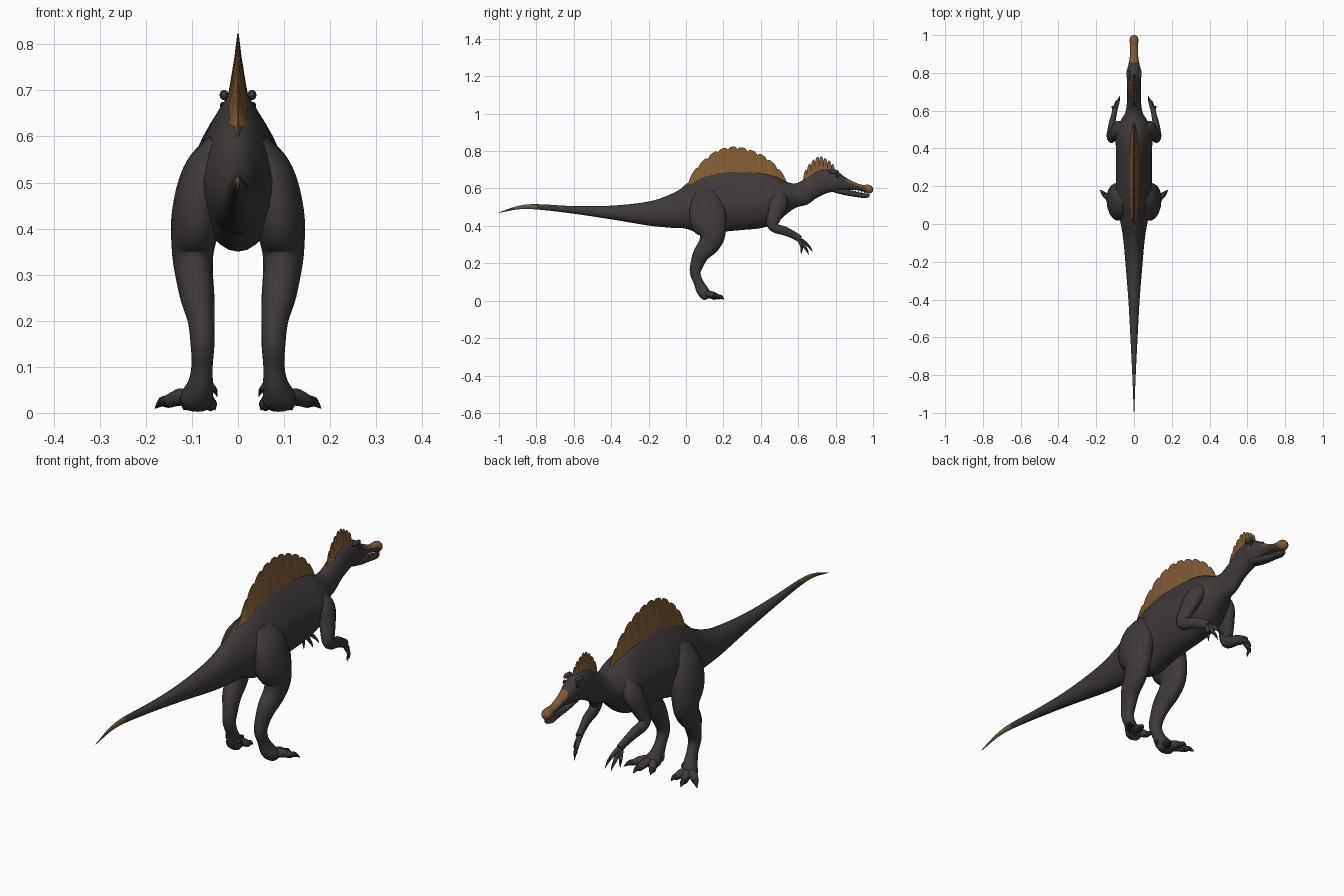
import bpy, bmesh, math
from mathutils import Vector

old = bpy.data.objects.get("Cube")
if old:
    bpy.data.objects.remove(old)


def material(name, rgb):
    m = bpy.data.materials.new(name)
    m.use_nodes = True
    m.diffuse_color = (*rgb, 1)
    bsdf = m.node_tree.nodes["Principled BSDF"]
    bsdf.inputs["Base Color"].default_value = (*rgb, 1)
    bsdf.inputs["Roughness"].default_value = 0.8
    return m


HIDE = material("dark hide", (0.05, 0.042, 0.042))
TAN = material("sail brown", (0.21, 0.105, 0.033))
OLIVE = material("tail olive", (0.14, 0.1, 0.045))
CLAW = material("claw black", (0.022, 0.019, 0.018))
IVORY = material("tooth ivory", (0.32, 0.27, 0.18))


def spline(points, steps):
    """Smooth curve through points of any dimension."""
    p = [Vector(q) for q in points]
    p = [2 * p[0] - p[1]] + p + [2 * p[-1] - p[-2]]
    out = []
    for a, b, c, d in zip(p, p[1:], p[2:], p[3:]):
        for i in range(steps):
            t = i / steps
            out.append(b + (c - a) * (t / 2) + (2 * a - 5 * b + 4 * c - d) * (t * t / 2)
                       + (3 * b - a - 3 * c + d) * (t ** 3 / 2))
    return out + [p[-2]]


def skin(name, rings, mats, rule=None, angle=50):
    """Join rings of points into one closed surface."""
    bm = bmesh.new()
    rows = [[bm.verts.new(p) for p in ring] for ring in rings]
    n = len(rows[0])
    for a, b in zip(rows, rows[1:]):
        for i in range(n):
            j = (i + 1) % n
            bm.faces.new((a[i], a[j], b[j], b[i]))
    bm.faces.new(rows[0])
    bm.faces.new(rows[-1])
    bmesh.ops.recalc_face_normals(bm, faces=bm.faces)
    bm.normal_update()
    for f in bm.faces:
        f.smooth = True
        if rule:
            f.material_index = rule(f.calc_center_median(), f.normal)
    mesh = bpy.data.meshes.new(name)
    bm.to_mesh(mesh)
    bm.free()
    for m in mats:
        mesh.materials.append(m)
    mesh.set_sharp_from_angle(angle=math.radians(angle))
    ob = bpy.data.objects.new(name, mesh)
    bpy.context.collection.objects.link(ob)
    return ob


def trunk(name, stations, mats, rule=None, ridge=0.0, sides=28, steps=5):
    """Upright sections given as (y, top, bottom, half width)."""
    rings = []
    for y, top, low, w in spline(stations, steps):
        peak = ridge * math.exp(-((y - 0.25) / 0.3) ** 2)
        ring = []
        for k in range(sides):
            t = math.tau * k / sides
            c = math.cos(t)
            ring.append((w * math.sin(t) * (1 - peak * max(c, 0)), y,
                         (top + low) / 2 + (top - low) / 2 * c))
        rings.append(ring)
    return skin(name, rings, mats, rule)


def limb(name, stations, mat, side=1, sides=14, steps=4):
    """Tube through (x, y, z, radius across, radius fore and aft)."""
    pts = spline(stations, steps)
    pos = [Vector((side * p[0], p[1], p[2])) for p in pts]
    rings = []
    for i, p in enumerate(pts):
        tan = (pos[min(i + 1, len(pos) - 1)] - pos[max(i - 1, 0)]).normalized()
        u = Vector((1, 0, 0))
        u = (u - tan * u.dot(tan)).normalized()
        v = tan.cross(u)
        rings.append([pos[i] + u * p[3] * math.cos(math.tau * k / sides)
                      + v * p[4] * math.sin(math.tau * k / sides) for k in range(sides)])
    return skin(name, rings, [mat])


def digit(name, base, knuckle, tip, r, side):
    """Finger or toe ending in a curved claw."""
    a, b, c = Vector(base), Vector(knuckle), Vector(tip)
    limb(name, [(*a, r, r), (*(a.lerp(b, 0.6) + Vector((0, 0, r * 0.3))), r * 0.9, r * 0.9),
                (*b, r * 0.7, r * 0.7)], HIDE, side, 10)
    mid = b.lerp(c, 0.5) + Vector((0, 0, r * 0.3))
    limb(name + "_claw", [(*b, r * 0.7, r * 0.7), (*mid, r * 0.5, r * 0.5),
                          (*c, r * 0.05, r * 0.05)], CLAW, side, 8)


def blade(name, base, crest, lobes, depth, width, cols):
    """Tapered upright plate with a ragged edge between two (y, z) curves."""
    def height(curve, y):
        for (a, za), (b, zb) in zip(curve, curve[1:]):
            if y <= b:
                return za + (zb - za) * (y - a) / (b - a)
        return curve[-1][1]
    lo, hi = base[0][0], base[-1][0]
    smooth_crest = [tuple(p) for p in spline(crest, 4)]
    rings = []
    for i in range(cols + 1):
        t = i / cols
        y = lo + (hi - lo) * t
        z0, z1 = height(base, y), height(smooth_crest, y)
        notch = depth * (1 - abs(math.sin(math.pi * lobes * t))) ** 2
        z1 = max(z1 - notch, z0 + 0.004)
        w = width * min(1, 0.2 + 6 * min(t, 1 - t))
        half = [(w * (1 - f) ** 1.2 + 0.0015, y, z0 + (z1 - z0) * f) for f in (0, 0.3, 0.65, 1)]
        rings.append(half + [(-x, yy, z) for x, yy, z in reversed(half)])
    return skin(name, rings, [TAN], angle=40)


def ball(name, loc, scale, mat):
    bm = bmesh.new()
    bmesh.ops.create_uvsphere(bm, u_segments=12, v_segments=8, radius=1)
    for f in bm.faces:
        f.smooth = True
    mesh = bpy.data.meshes.new(name)
    bm.to_mesh(mesh)
    bm.free()
    mesh.materials.append(mat)
    ob = bpy.data.objects.new(name, mesh)
    ob.location, ob.scale = loc, scale
    bpy.context.collection.objects.link(ob)


# Tail, torso, neck and skull in one skin; brown snout and olive tail end
def hide_rule(c, n):
    if c.y > 0.965 or (c.y > 0.855 and n.z > 0.45):
        return 1
    return 2 if -0.93 < c.y < -0.8 else 0


trunk("body", [
    (-1, .472, .469, .001), (-.9, .506, .488, .005), (-.8, .516, .488, .009),
    (-.6, .506, .465, .019), (-.4, .508, .435, .03), (-.2, .53, .402, .046),
    (-.08, .57, .39, .057), (0, .615, .385, .07), (.1, .67, .35, .09),
    (.2, .70, .368, .096), (.3, .70, .378, .095), (.4, .69, .388, .096),
    (.48, .665, .415, .098), (.54, .635, .465, .075), (.59, .628, .498, .046),
    (.65, .66, .515, .037), (.7, .695, .55, .036), (.76, .703, .577, .037),
    (.81, .69, .583, .037), (.855, .658, .592, .027), (.9, .634, .592, .021),
    (.94, .62, .585, .021), (.975, .62, .573, .023), (.992, .613, .577, .018),
    (1, .602, .587, .006)], [HIDE, TAN, OLIVE], hide_rule, ridge=0.5)

# Lower jaw
trunk("lower_jaw", [(.79, .61, .579, .026), (.85, .597, .564, .023), (.91, .583, .554, .017),
                    (.955, .574, .549, .019), (.98, .57, .554, .012)], [HIDE], sides=16)

# Back sail and head crest
blade("back_sail",
      [(-.04, .575), (.04, .618), (.1, .65), (.2, .685), (.3, .685), (.4, .672), (.54, .625)],
      [(-.04, .59), (0, .625), (.05, .705), (.1, .757), (.17, .806), (.26, .824),
       (.34, .808), (.42, .772), (.49, .715), (.54, .642)], 11, .014, .021, 110)
blade("head_crest",
      [(.625, .635), (.7, .68), (.8, .68)],
      [(.625, .662), (.645, .712), (.68, .752), (.715, .772), (.75, .758), (.785, .732),
       (.8, .69)], 8, .022, .013, 64)

for side, word in ((1, "left"), (-1, "right")):
    # Brow, eye and teeth
    ball(word + "_brow", (side * .03, .79, .69), (.01, .028, .011), HIDE)
    ball(word + "_eye", (side * .033, .808, .667), (.006, .009, .008), CLAW)
    for i in range(7):
        y = .875 + i * .016
        limb(f"{word}_tooth_{i}", [(.015, y, .592 - i * .002, .003, .003),
                                   (.016, y, .573 - i * .002, .0005, .0005)],
             IVORY, side, 6, 1)

    # Hind leg
    limb(word + "_leg", [
        (.04, .10, .59, .025, .05), (.068, .11, .52, .052, .088), (.088, .12, .43, .056, .1),
        (.098, .14, .355, .046, .073), (.095, .122, .3, .041, .058), (.088, .082, .25, .037, .045),
        (.08, .061, .2, .029, .037), (.077, .049, .15, .026, .029), (.078, .066, .1, .023, .026),
        (.082, .085, .06, .028, .032), (.09, .105, .03, .036, .03),
        (.092, .115, .012, .026, .02)], HIDE, side, 18)

    # Toes
    for toe, knuckle, tip in (("inner", (.06, .15, .018), (.05, .178, .006)),
                              ("middle", (.11, .17, .02), (.117, .205, .006)),
                              ("outer", (.15, .15, .025), (.18, .18, .01))):
        digit(f"{word}_{toe}_toe", (.09, .1, .032), knuckle, tip, .021, side)
    digit(word + "_dewclaw", (.07, .075, .06), (.053, .085, .052), (.045, .1, .035), .01, side)

    # Arm
    limb(word + "_arm", [
        (.05, .5, .58, .025, .03), (.082, .497, .53, .034, .05), (.104, .48, .47, .03, .042),
        (.12, .462, .415, .024, .033), (.122, .478, .388, .022, .026), (.116, .53, .372, .018, .024),
        (.106, .58, .348, .014, .02), (.1, .61, .33, .014, .018)], HIDE, side)

    # Fingers
    for finger, knuckle, tip in (("outer", (.112, .62, .285), (.106, .615, .248)),
                                 ("middle", (.096, .64, .28), (.09, .657, .243)),
                                 ("inner", (.083, .65, .298), (.075, .678, .26))):
        digit(f"{word}_{finger}_finger", (.1, .598, .335), knuckle, tip, .0105, side)
